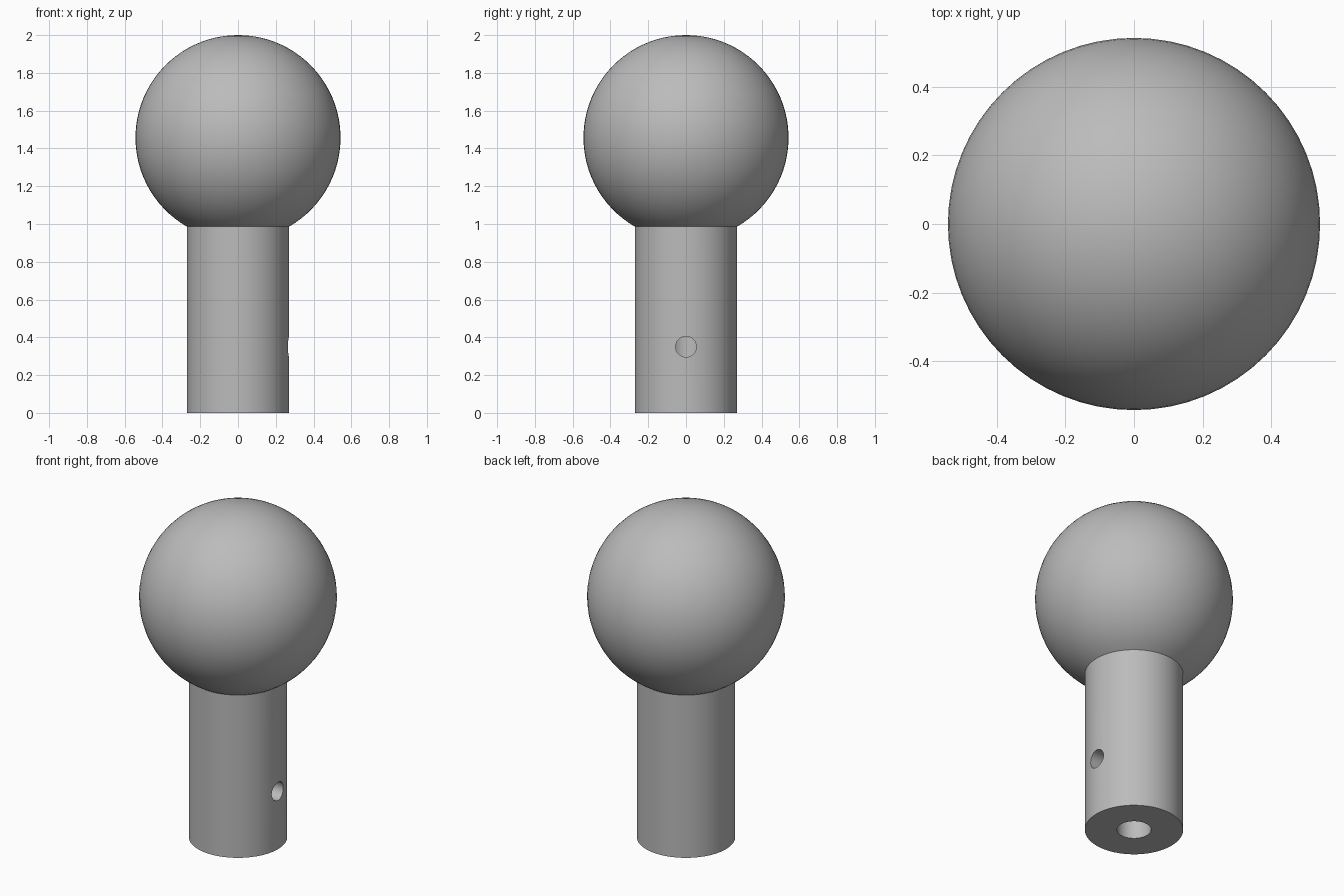
import bpy, bmesh, math
from mathutils import Matrix, Vector

cube = bpy.data.objects.get("Cube")
if cube:
    bpy.data.objects.remove(cube, do_unlink=True)

BALL_R, STEM_R, BORE_R = 0.543, 0.27, 0.094
BALL_Z = 2 - BALL_R
BORE_DEPTH = 0.65
PIN_R, PIN_Z = 0.055, 0.35
SEGMENTS = 64

grey = bpy.data.materials.new("plain grey")
grey.use_nodes = True
colour = (0.5, 0.5, 0.5, 1)
grey.diffuse_color = colour
grey.node_tree.nodes["Principled BSDF"].inputs["Base Color"].default_value = colour


def make_object(name, bm):
    bmesh.ops.recalc_face_normals(bm, faces=bm.faces)
    mesh = bpy.data.meshes.new(name)
    bm.to_mesh(mesh)
    bm.free()
    mesh.materials.append(grey)
    obj = bpy.data.objects.new(name, mesh)
    bpy.context.collection.objects.link(obj)
    return obj


# Profile from the bore's end, down and around the stem, then over the ball
profile = [(0, BORE_DEPTH), (BORE_R, BORE_DEPTH), (BORE_R, 0), (STEM_R, 0)]
start = math.pi - math.asin(STEM_R / BALL_R)
RINGS = 36
for i in range(RINGS + 1):
    a = start * (1 - i / RINGS)
    profile.append((BALL_R * math.sin(a), BALL_Z + BALL_R * math.cos(a)))

# Ball knob: the profile turned round the vertical axis
bm = bmesh.new()
verts = [bm.verts.new((r, 0, z)) for r, z in profile]
edges = [bm.edges.new(pair) for pair in zip(verts, verts[1:])]
bmesh.ops.spin(bm, geom=verts + edges, cent=(0, 0, 0), axis=(0, 0, 1),
               angle=math.tau, steps=SEGMENTS)
bmesh.ops.remove_doubles(bm, verts=bm.verts, dist=0.0001)
knob = make_object("ball_knob", bm)

# Cross hole on the left side, open to the bore
bm = bmesh.new()
place = Matrix.Translation(Vector((0.2, 0, PIN_Z))) @ Matrix.Rotation(math.pi / 2, 4, 'Y')
bmesh.ops.create_cone(bm, cap_ends=True, segments=32, radius1=PIN_R,
                      radius2=PIN_R, depth=0.4, matrix=place)
cutter = make_object("cross_hole_cutter", bm)
cutter.hide_render = True

cut = knob.modifiers.new("cross hole", 'BOOLEAN')
cut.operation = 'DIFFERENCE'
cut.solver = 'EXACT'
cut.object = cutter

bpy.ops.object.select_all(action='DESELECT')
knob.select_set(True)
bpy.context.view_layer.objects.active = knob
bpy.ops.object.modifier_apply(modifier=cut.name)
bpy.data.objects.remove(cutter, do_unlink=True)
bpy.ops.object.shade_smooth_by_angle(angle=math.radians(30))
